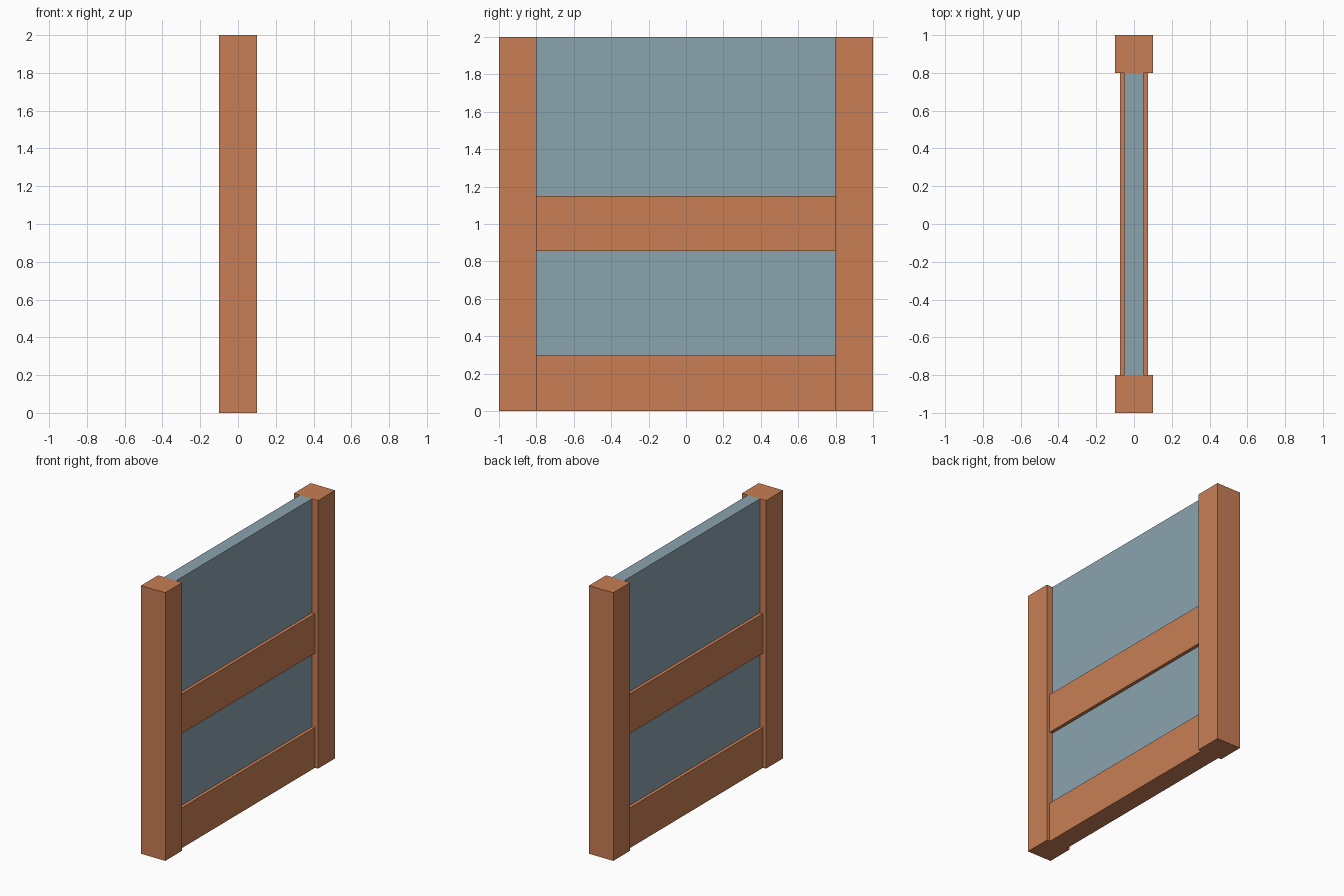
import bpy

if "Cube" in bpy.data.objects:
    bpy.data.objects.remove(bpy.data.objects["Cube"])


def material(name, rgb):
    mat = bpy.data.materials.new(name)
    mat.diffuse_color = (*rgb, 1.0)
    mat.use_nodes = True
    mat.node_tree.nodes["Principled BSDF"].inputs["Base Color"].default_value = mat.diffuse_color
    return mat


def box(name, x, y, z, mat):
    """Flat-sided box from (min, max) ranges on each axis."""
    ranges = (x, y, z)
    centre = [(a + b) / 2 for a, b in ranges]
    bpy.ops.mesh.primitive_cube_add(size=1, location=centre)
    obj = bpy.context.object
    obj.name = name
    obj.scale = [b - a for a, b in ranges]
    bpy.ops.object.transform_apply(location=False, rotation=False, scale=True)
    obj.data.materials.append(mat)
    return obj


wood = material("wood", (0.58, 0.21, 0.09))
pane = material("pane", (0.26, 0.37, 0.43))

# Square posts at both ends
for name, y in (("front_post", (-1.0, -0.8)), ("back_post", (0.8, 1.0))):
    box(name, (-0.1, 0.1), y, (0.0, 2.0), wood)

# Horizontal rails between the posts
for name, z in (("bottom_rail", (0.0, 0.3)), ("middle_rail", (0.855, 1.15))):
    box(name, (-0.075, 0.075), (-0.8, 0.8), z, wood)

# Thin panel running up through the middle rail
box("panel", (-0.05, 0.05), (-0.8, 0.8), (0.3, 2.0), pane)
